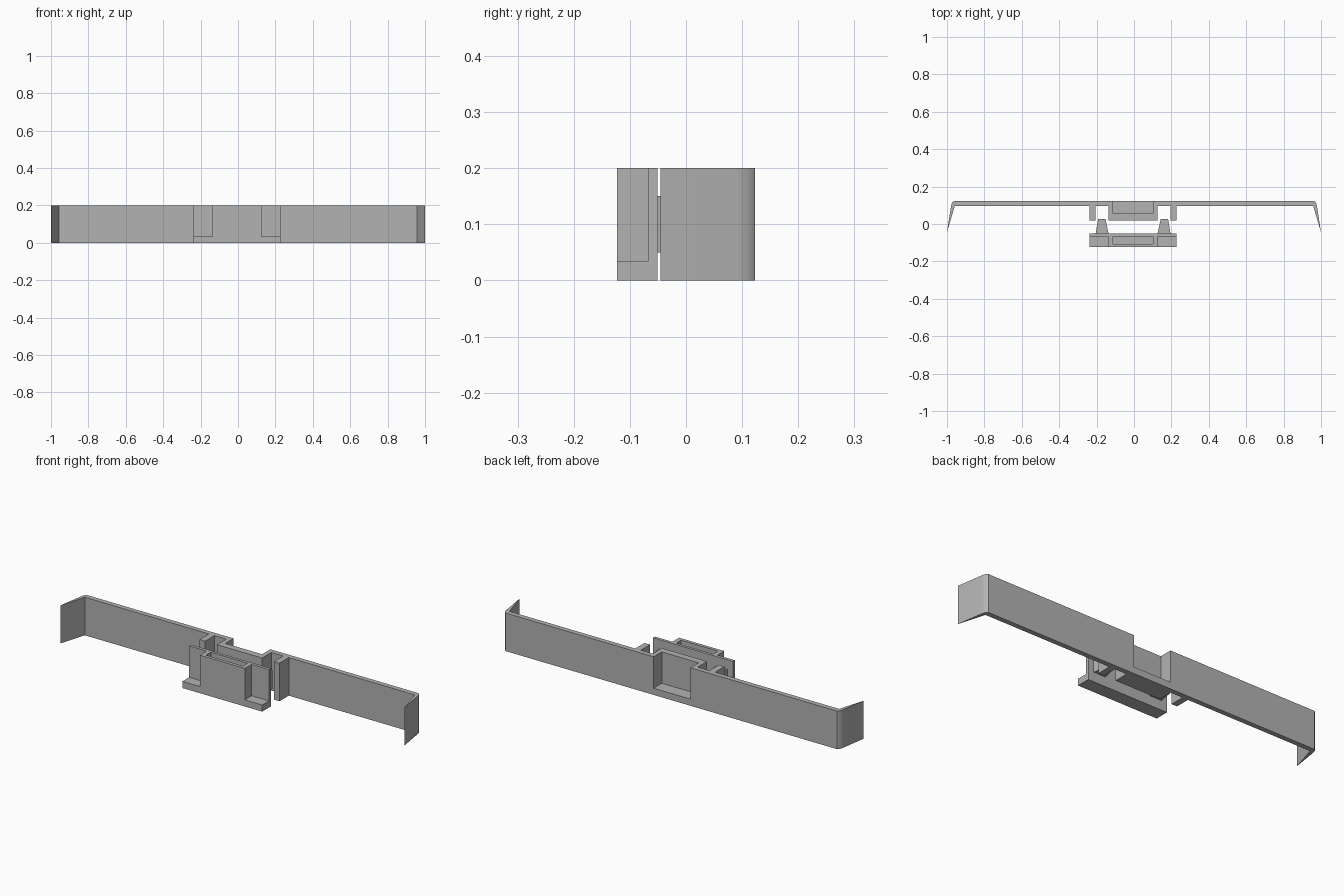
import bpy
import bmesh

cube = bpy.data.objects.get("Cube")
if cube:
    bpy.data.objects.remove(cube, do_unlink=True)

HEIGHT = 0.2
FLOOR = 0.035      # thickness left under every recess
SHIFT = -0.005     # the clip sits slightly off centre

grey = bpy.data.materials.new("plain grey")
grey.use_nodes = True
colour = (0.45, 0.45, 0.45, 1)
grey.diffuse_color = colour
grey.node_tree.nodes["Principled BSDF"].inputs["Base Color"].default_value = colour


def prism(name, outline, low, high):
    """Extrude a plan outline from low to high."""
    bm = bmesh.new()
    base = bm.faces.new([bm.verts.new((x, y, low)) for x, y in outline])
    extruded = bmesh.ops.extrude_face_region(bm, geom=[base])["geom"]
    bmesh.ops.translate(bm, vec=(0, 0, high - low),
                        verts=[v for v in extruded if isinstance(v, bmesh.types.BMVert)])
    bmesh.ops.recalc_face_normals(bm, faces=bm.faces)
    mesh = bpy.data.meshes.new(name)
    bm.to_mesh(mesh)
    bm.free()
    mesh.materials.append(grey)
    obj = bpy.data.objects.new(name, mesh)
    bpy.context.collection.objects.link(obj)
    return obj


def rect(x1, x2, y1, y2):
    return [(SHIFT + x, y) for x, y in ((x1, y1), (x2, y1), (x2, y2), (x1, y2))]


def select(obj):
    bpy.ops.object.select_all(action="DESELECT")
    obj.select_set(True)
    bpy.context.view_layer.objects.active = obj


def cut(obj, outline):
    """Cut a recess down to the floor level."""
    cutter = prism("recess_cutter", outline, FLOOR, HEIGHT + 0.1)
    cutter.hide_render = True
    mod = obj.modifiers.new("recess", "BOOLEAN")
    mod.object = cutter
    mod.solver = "EXACT"
    select(obj)
    bpy.ops.object.modifier_apply(modifier=mod.name)
    bpy.data.objects.remove(cutter, do_unlink=True)


# Strap: thin bar with bent pointed ends, two stubs and a central block
block, stub_in, stub_out = 0.131, 0.2, 0.232
back, inner, front = 0.123, 0.097, 0.02
socket = [(block, front), (block, inner), (stub_in, inner),
          (stub_in, front), (stub_out, front), (stub_out, inner)]
end = [(0.958, inner), (1, -0.045), (0.979, 0.09), (0.974, 0.112), (0.963, back)]
right_half = [(x + SHIFT, y) for x, y in socket] + end
left_half = [(-x, y) for x, y in reversed(end)] + \
            [(SHIFT - x, y) for x, y in reversed(socket)]
strap = prism("strap", right_half + left_half, 0, HEIGHT)
cut(strap, rect(-0.107, 0.107, 0.055, 0.2))
select(strap)
bpy.ops.object.shade_smooth_by_angle(angle=0.6)

# Front clip: block with a ledge on each side and a pocket in the top
clip = prism("front_clip", rect(-stub_out, stub_out, -0.123, -0.051), 0, HEIGHT)
for side in (-1, 1):
    xs = sorted((side * block, side * 0.4))
    cut(clip, rect(*xs, -0.2, -0.067))
cut(clip, rect(-0.107, 0.107, -0.106, -0.066))

# Tapered posts reaching from the clip into the sockets
for side, label in ((-1, "right"), (1, "left")):
    taper = [(block, -0.051), (stub_in, -0.051), (0.187, 0.027), (0.148, 0.027)]
    prism(label + "_post", [(SHIFT + side * x, y) for x, y in taper], 0.05, 0.15)
